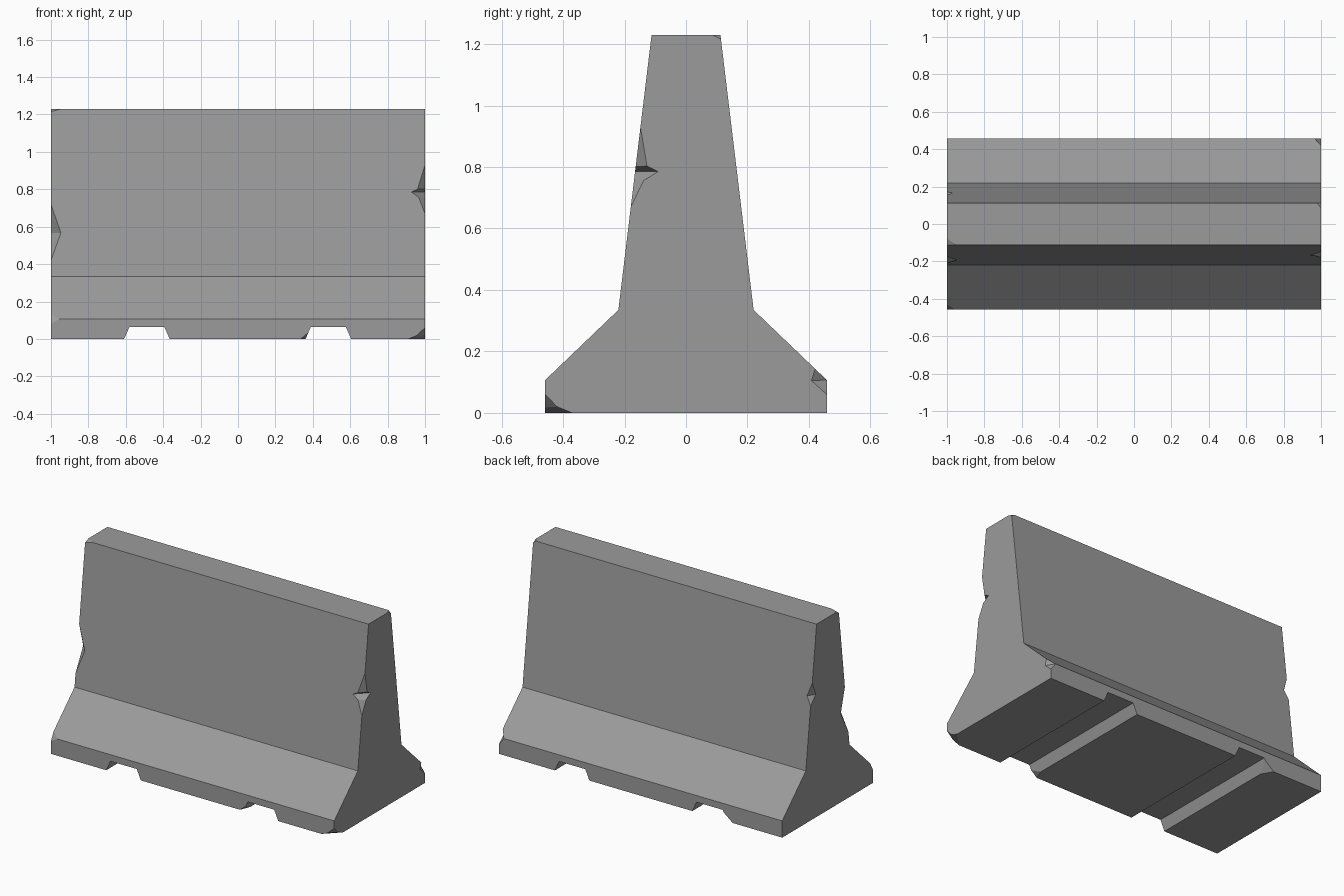
import bpy, bmesh
from mathutils import Vector

if "Cube" in bpy.data.objects:
    bpy.data.objects.remove(bpy.data.objects["Cube"])


def face_y(z):
    """Half thickness of the upper wall at height z."""
    return 0.22 - (z - 0.335) * 0.1207


def cut(points):
    """Subtract the convex hull of the points from the barrier."""
    bm = bmesh.new()
    for p in points:
        bm.verts.new(p)
    bmesh.ops.convex_hull(bm, input=bm.verts)
    bmesh.ops.recalc_face_normals(bm, faces=bm.faces)
    mesh = bpy.data.meshes.new("cutter")
    bm.to_mesh(mesh)
    bm.free()
    cutter = bpy.data.objects.new("cutter", mesh)
    cutter.hide_render = True
    bpy.context.collection.objects.link(cutter)
    mod = barrier.modifiers.new("cut", 'BOOLEAN')
    mod.operation, mod.solver, mod.object = 'DIFFERENCE', 'EXACT', cutter
    bpy.ops.object.modifier_apply(modifier=mod.name)
    bpy.data.objects.remove(cutter)


def corner_chip(corner, *base):
    """Slice off a corner along the plane of three base points."""
    base = [Vector(p) for p in base]
    c = sum(base, Vector()) / 3
    cut([c + (p - c) * 1.25 for p in base + [Vector(corner)]])


def edge_chip(end_pt, face_pt, *outer):
    """V-shaped chip in an edge; its valley runs end_pt to face_pt."""
    pts = [Vector(p) for p in (end_pt, face_pt) + outer]
    c = (pts[0] + pts[1]) / 2
    cut([c + (p - c) * 1.25 for p in pts])


def wall_chip(sx, sy, z_top, z_bot, z, depth_y, depth_x):
    """Edge chip in a vertical edge of the upper wall."""
    edge_chip((sx, sy * (face_y(z) - depth_y), z),
              (sx * (1 - depth_x), sy * face_y(z), z),
              (sx, sy * face_y(z_top), z_top), (sx, sy * face_y(z_bot), z_bot))


# Barrier body: mirrored cross-section extruded along x
half = [(0.458, 0), (0.458, 0.107), (0.22, 0.335), (0.112, 1.23)]
profile = half + [(-y, z) for y, z in reversed(half)]
bm = bmesh.new()
section = bm.faces.new([bm.verts.new((-1, y, z)) for y, z in profile])
ext = bmesh.ops.extrude_face_region(bm, geom=[section])
bmesh.ops.translate(bm, vec=(2, 0, 0),
                    verts=[v for v in ext['geom'] if isinstance(v, bmesh.types.BMVert)])
bmesh.ops.recalc_face_normals(bm, faces=bm.faces)
mesh = bpy.data.meshes.new("concrete_barrier")
bm.to_mesh(mesh)
bm.free()
barrier = bpy.data.objects.new("concrete_barrier", mesh)
bpy.context.collection.objects.link(barrier)
bpy.context.view_layer.objects.active = barrier
barrier.select_set(True)

# Dark concrete colour
concrete = bpy.data.materials.new("concrete")
concrete.diffuse_color = (0.33, 0.33, 0.33, 1)
concrete.use_nodes = True
concrete.node_tree.nodes["Principled BSDF"].inputs["Base Color"].default_value = concrete.diffuse_color
mesh.materials.append(concrete)

# Forklift slots through the base
for x in (-0.487, 0.483):
    cut([(x + s * w, y, z) for s in (-1, 1) for y in (-0.6, 0.6)
         for w, z in ((0.135, -0.03), (0.093, 0.065))])

# Wall edge chips: front right (two steps), front left, back left
wall_chip(1, -1, 0.93, 0.67, 0.785, 0.042, 0.045)
wall_chip(1, -1, 0.82, 0.735, 0.785, 0.075, 0.073)
wall_chip(-1, -1, 0.72, 0.42, 0.567, 0.06, 0.053)
wall_chip(-1, 1, 0.87, 0.73, 0.785, 0.045, 0.03)

# Front right foot corner, two facets
corner_chip((1, -0.458, 0), (0.935, -0.458, 0), (1, -0.40, 0), (1, -0.458, 0.06))
corner_chip((1, -0.458, 0), (0.91, -0.458, 0), (1, -0.37, 0), (1, -0.458, 0.036))

# Top corners
corner_chip((-1, -0.112, 1.23), (-0.945, -0.112, 1.23), (-1, -0.08, 1.23), (-1, -0.114, 1.215))
corner_chip((1, 0.112, 1.23), (0.98, 0.112, 1.23), (1, 0.085, 1.23), (1, 0.114, 1.215))

# Foot ledge chips
edge_chip((1, 0.408, 0.105), (0.965, 0.458, 0.107),
          (1, 0.42, 0.143), (1, 0.458, 0.06), (1.01, 0.47, 0.115))
corner_chip((-1, -0.458, 0.107), (-0.955, -0.458, 0.107), (-1, -0.43, 0.134), (-1, -0.458, 0.08))

# Slot corners
corner_chip((0.362, -0.458, 0), (0.335, -0.458, 0), (0.362, -0.39, 0), (0.378, -0.458, 0.036))
corner_chip((-0.609, 0.458, 0), (-0.65, 0.458, 0), (-0.609, 0.39, 0), (-0.587, 0.458, 0.05))
